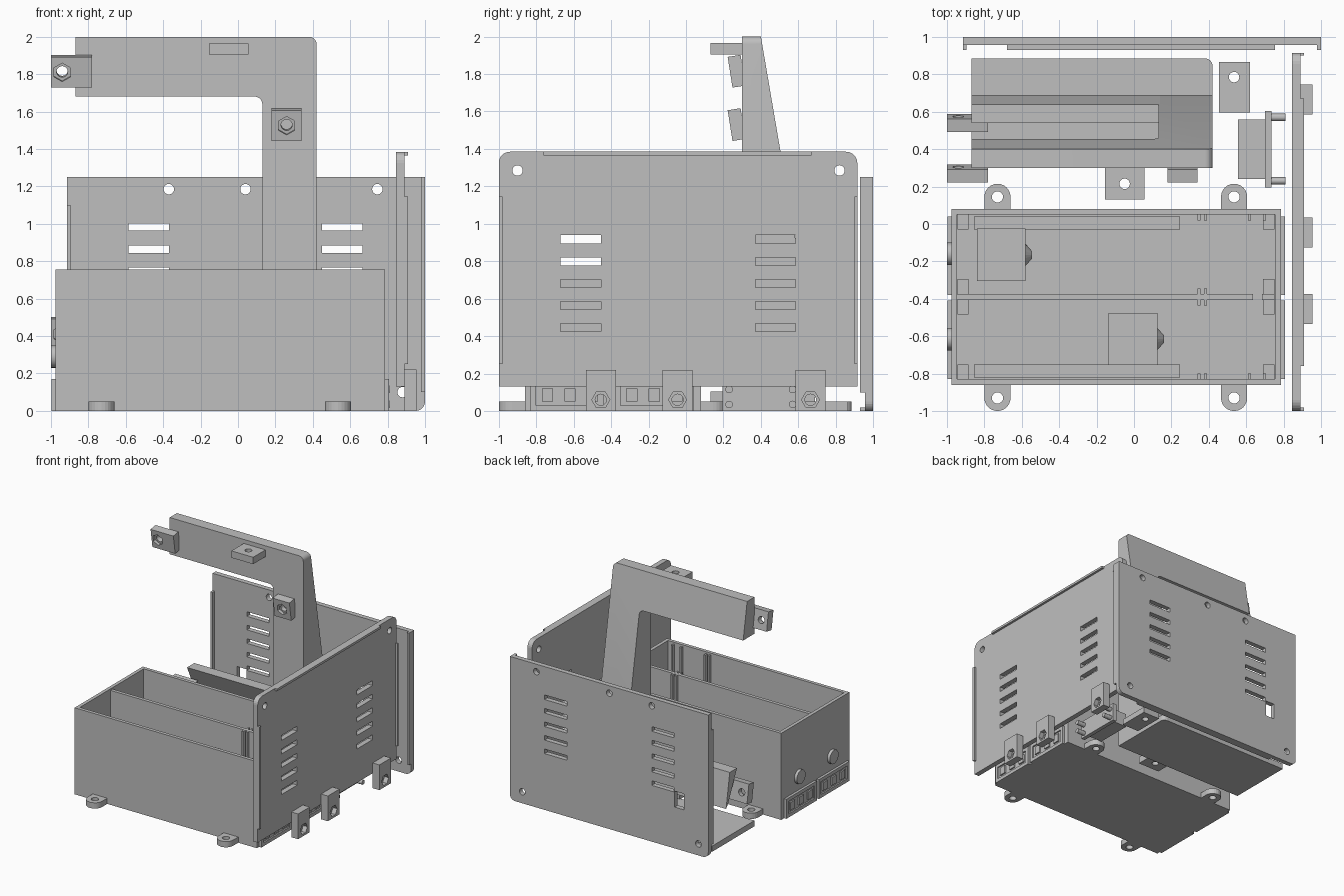
import bpy, bmesh, math
from mathutils import Vector, Matrix

if "Cube" in bpy.data.objects:
    bpy.data.objects.remove(bpy.data.objects["Cube"], do_unlink=True)

grey = bpy.data.materials.new("plain grey")
grey.use_nodes = True
grey.diffuse_color = (0.52, 0.52, 0.52, 1)
grey.node_tree.nodes["Principled BSDF"].inputs["Base Color"].default_value = (0.52, 0.52, 0.52, 1)


def finish(name, bm):
    bmesh.ops.recalc_face_normals(bm, faces=bm.faces)
    me = bpy.data.meshes.new(name)
    bm.to_mesh(me)
    bm.free()
    ob = bpy.data.objects.new(name, me)
    bpy.context.collection.objects.link(ob)
    me.materials.append(grey)
    return ob


def add_box(bm, x0, x1, y0, y1, z0, z1):
    m = Matrix.Translation(((x0 + x1) / 2, (y0 + y1) / 2, (z0 + z1) / 2)) @ Matrix.Diagonal((x1 - x0, y1 - y0, z1 - z0, 1))
    bmesh.ops.create_cube(bm, size=1, matrix=m)


def add_cyl(bm, centre, r, depth, axis, sides=20, r2=None):
    rot = {"x": Matrix.Rotation(math.pi / 2, 4, "Y"), "y": Matrix.Rotation(math.pi / 2, 4, "X"), "z": Matrix()}[axis]
    bmesh.ops.create_cone(bm, cap_ends=True, segments=sides, radius1=r, radius2=r if r2 is None else r2,
                          depth=depth, matrix=Matrix.Translation(centre) @ rot)


def boxes(name, *dims):
    bm = bmesh.new()
    for d in dims:
        add_box(bm, *d)
    return finish(name, bm)


def prism(name, outline, to3d, a, b):
    """Extrude a 2D outline between depths a and b; to3d maps (u, v, depth) to space."""
    bm = bmesh.new()
    face = bm.faces.new([bm.verts.new(to3d(u, v, a)) for u, v in outline])
    out = bmesh.ops.extrude_face_region(bm, geom=[face])
    shift = Vector(to3d(0, 0, b)) - Vector(to3d(0, 0, a))
    bmesh.ops.translate(bm, verts=[g for g in out["geom"] if isinstance(g, bmesh.types.BMVert)], vec=shift)
    return finish(name, bm)


def rounded(points):
    """Outline from (u, v, radius) corners."""
    out = []
    for i, (u, v, r) in enumerate(points):
        p = Vector((u, v))
        if not r:
            out.append(p)
            continue
        d0 = (Vector(points[i - 1][:2]) - p).normalized() * r
        d1 = (Vector(points[(i + 1) % len(points)][:2]) - p).normalized() * r
        for k in range(7):
            t = k * math.pi / 12
            out.append(p + d0 * (1 - math.sin(t)) + d1 * (1 - math.cos(t)))
    return out


def cut_with(ob, tool):
    tool.hide_render = True
    mod = ob.modifiers.new("cut", "BOOLEAN")
    mod.object, mod.operation, mod.solver = tool, "DIFFERENCE", "EXACT"
    bpy.context.view_layer.objects.active = ob
    bpy.ops.object.modifier_apply(modifier=mod.name)
    bpy.data.objects.remove(tool, do_unlink=True)


def drill(ob, centre, r, depth, axis, sides=20):
    bm = bmesh.new()
    add_cyl(bm, centre, r, depth, axis, sides)
    cut_with(ob, finish("cutter", bm))


def smooth(ob):
    bpy.ops.object.select_all(action="DESELECT")
    ob.select_set(True)
    bpy.context.view_layer.objects.active = ob
    bpy.ops.object.shade_smooth_by_angle()


on_x = lambda u, v, d: (d, u, v)
on_y = lambda u, v, d: (u, d, v)
on_z = lambda u, v, d: (u, v, d)

# Open bin with divider, wall ribs, floor rails and posts
tub = boxes("bin", (-.975, .785, -.86, .08, 0, .755))
cut_with(tub, boxes("cutter", (-.945, .755, -.83, .05, .03, .9)))
boxes("divider", (-.945, .635, -.405, -.375, .03, .74), (.685, .75, -.405, -.375, .03, .74))
for wall, s in ((.05, -1), (-.83, 1), (-.375, 1), (-.405, -1)):
    for x in (.34, .375):
        boxes("wall_rib", (x, x + .015, *sorted((wall, wall + .03 * s)), .03, .74))
    for x in (-.945, .69):
        boxes("corner_post", (x, x + .06, *sorted((wall, wall + .08 * s)), .03, .12))
for wall, s in ((.05, -1), (-.83, 1)):
    for x in (.61, .69):
        boxes("wall_rib", (x, x + .015, *sorted((wall, wall + .03 * s)), .03, .74))
    boxes("floor_rail", (-.855, .245, *sorted((wall + .01 * s, wall + .08 * s)), .03, .09))

# Mounting ears
for x in (-.73, .535):
    for s, base, mid in ((1, .08, .145), (-1, -.86, -.93)):
        arc = [(x + .07 * math.cos(k * math.pi / 12), mid + s * .07 * math.sin(k * math.pi / 12)) for k in range(13)]
        ear = prism("mounting_ear", [(x + .07, base)] + arc + [(x - .07, base)], on_z, 0, .05)
        drill(ear, (x, mid, 0), .03, .3, "z")

# Motor blocks inside the bin, each with a tapered nose
for x, y in ((-.84, -.305), (-.135, -.755)):
    bm = bmesh.new()
    add_box(bm, x, x + .26, y, y + .28, .03, .3)
    add_cyl(bm, (x + .277, y + .14, .17), .06, .035, "x", r2=.02)
    finish("motor_block", bm)

# Framed switch plates and round knobs on the bin ends
for x, s in ((-.975, -1), (.785, 1)):
    a, b = sorted((x, x + s * .022))
    for y in (-.83, -.38):
        plate = boxes("end_frame", (a, b, y, y + .42, 0, .17))
        cut_with(plate, boxes("cutter", (*sorted((x + s * .009, x + s * .04)), y + .03, y + .39, .03, .14)))
        for dy in (.06, .18, .3):
            boxes("end_switch", (a, b, y + dy, y + dy + .06, .05, .12))
for y in (-.16, -.615):
    bm = bmesh.new()
    add_cyl(bm, (-.987, y, .29), .06, .026, "x")
    smooth(finish("end_knob", bm))

# Side panel with slots, screw holes and outer lips
side = prism("side_panel", rounded([(-1, .13, 0), (.915, .13, 0), (.915, 1.385, .06), (-1, 1.385, .06)]), on_x, .845, .89)
bm = bmesh.new()
for y in (-.9, .82):
    add_cyl(bm, (.87, y, 1.285), .028, .3, "x")
for y in (-.67, .37):
    for k in range(5):
        z = .896 - .118 * k
        add_box(bm, .7, 1.1, y, y + .215, z, z + .043)
cut_with(side, finish("cutter", bm))
boxes("side_panel_lips", (.888, .91, -1, -.98, .25, 1.145), (.888, .91, .9, .915, .25, 1.145),
      (.888, .91, -.76, .67, 1.365, 1.385))

# Back panel with slots, a socket window and inner lips
back = prism("back_panel", rounded([(-.915, 0, .05), (1, 0, .05), (1, 1.25, 0), (-.915, 1.25, 0)]), on_y, .957, 1)
bm = bmesh.new()
for x, z in ((-.37, 1.185), (.04, 1.185), (.745, 1.185), (.88, .1), (-.82, .1)):
    add_cyl(bm, (x, .98, z), .028, .3, "y")
for x in (-.585, .45):
    for k in range(5):
        z = .963 - .118 * k
        add_box(bm, x, x + .215, .8, 1.2, z, z + .04)
add_box(bm, -.68, -.59, .8, 1.2, .36, .5)
cut_with(back, finish("cutter", bm))
boxes("back_panel_lips", (-.915, -.895, .93, .96, .1, 1.1), (.978, 1, .93, .96, .1, 1.25),
      (-.68, .755, .93, .96, 0, .02))

# Nut brackets below the side panel
for y in (-.455, -.045, .665):
    br = boxes("nut_bracket", (.89, .955, y - .08, y + .08, 0, .22))
    drill(br, (.94, y, .06), .048, .05, "x", 6)
    drill(br, (.92, y, .06), .03, .2, "x")

# Upright frame with a top arm, its back face sloping
frame = prism("tall_frame", rounded([(-.87, 2, 0), (.42, 2, .04), (.42, .03, 0), (.13, .03, 0),
                                     (.13, 1.68, .04), (-.87, 1.68, 0)]), on_y, .3, .9)
cut_with(frame, prism("cutter", [(.4, 2), (.69, .3), (.69, -.1), (1.2, -.1), (1.2, 2.2), (.366, 2.2)], on_x, -1, 1))
smooth(frame)
# Lower arm above the wide foot
prism("lower_arm", [(.54, .6), (.64, .6), (.69, .3), (.66, .34)], on_x, -.87, .14)
prism("frame_foot", rounded([(-.87, .3, 0), (.42, .3, 0), (.42, .885, .04), (-.87, .885, 0)]), on_z, 0, .05)

# Tilted nut blocks on the arms and upright
for x0, x1, y, z, nut in ((-1, -.78, .27, 1.815, -.94), (.18, .34, .27, 1.53, .26), (-1, -.78, .54, .415, -.94)):
    blk = boxes("tilted_nut_block", (x0, x1, y - .035, y + .035, z - .083, z + .083))
    drill(blk, (nut, y - .035, z), .05, .05, "y", 6)
    drill(blk, (nut, y + .03, z), .03, .1, "y")
    blk.data.transform(Matrix.Translation((0, y, z)) @ Matrix.Rotation(math.radians(9), 4, "X")
                       @ Matrix.Translation((0, -y, -z)))
# Flat tabs on the frame front
for z in (1.905, .045):
    tab = boxes("frame_tab", (-.155, .055, .13, .31, z, z + .06))
    drill(tab, (-.05, .215, z), .028, .3, "z")

# Small foot plate
foot = boxes("small_foot_plate", (.455, .62, .595, .865, 0, .05))
drill(foot, (.535, .785, 0), .028, .3, "z")

# Power socket with flange and screws
bm = bmesh.new()
add_box(bm, .555, .71, .24, .56, .02, .14)
add_box(bm, .7, .735, .195, .605, 0, .16)
for y in (.23, .57):
    for z in (.035, .115):
        add_cyl(bm, (.77, y, z), .02, .08, "x")
finish("power_socket", bm)
